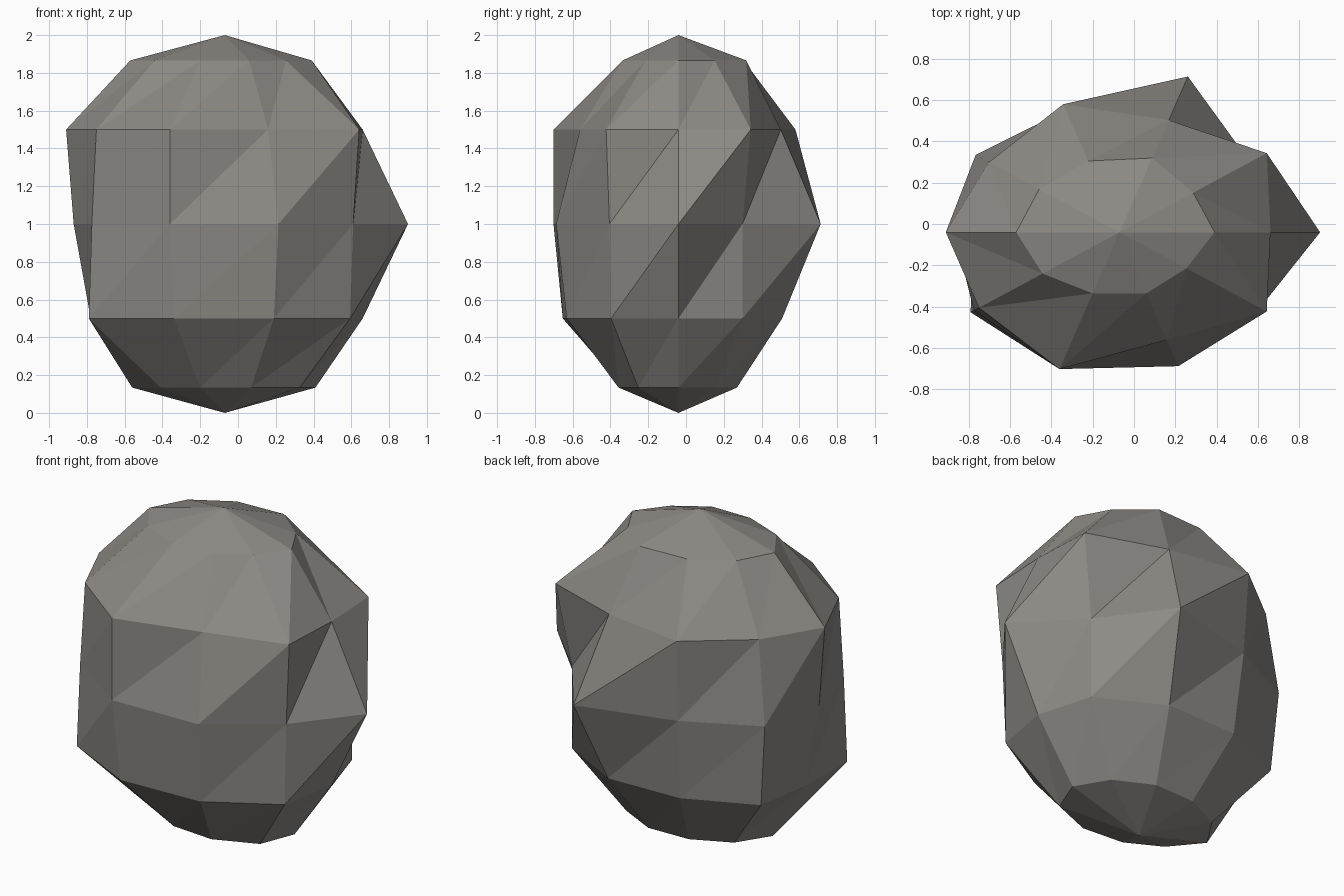
import bpy
import bmesh
from math import cos, sin, pi

default_cube = bpy.data.objects.get("Cube")
if default_cube:
    bpy.data.objects.remove(default_cube, do_unlink=True)

SEGMENTS = 10
BANDS = 6
CENTRE_X, CENTRE_Y = -.07, -.04
DEPTH = .74  # the boulder is flattened from front to back

# Horizontal reach of each corner, one row per ring from bottom to top,
# starting at the model's left and turning towards the back
RING_REACH = (
    (.48, .45, .44, .43, .45, .49, .42, .42, .45, .49),
    (.73, .78, .78, .76, .81, .71, .89, .87, .84, .82),
    (.97, .78, 1.07, .84, .86, .8, .87, .94, .92, .84),
    (.73, .88, .77, .88, .78, .84, .84, .94, .74, .88),
    (.46, .44, .51, .49, .48, .5, .46, .42, .42, .4),
)


def make_material(name, colour):
    material = bpy.data.materials.new(name)
    material.use_nodes = True
    material.diffuse_color = colour
    shader = next(n for n in material.node_tree.nodes if n.type == "BSDF_PRINCIPLED")
    shader.inputs["Base Color"].default_value = colour
    shader.inputs["Roughness"].default_value = .9
    return material


def add_ring(bm, level, reaches):
    """Add one horizontal ring of uneven corners."""
    height = 1 - cos(pi * level / BANDS)
    ring = []
    for step, reach in enumerate(reaches):
        angle = 2 * pi * step / SEGMENTS
        x = CENTRE_X + reach * cos(angle)
        y = CENTRE_Y + reach * DEPTH * sin(angle)
        ring.append(bm.verts.new((x, y, height)))
    return ring


# Boulder: uneven stacked rings closed by a point at each end
bm = bmesh.new()
bottom = bm.verts.new((CENTRE_X, CENTRE_Y, 0))
top = bm.verts.new((CENTRE_X, CENTRE_Y, 2))
rings = [add_ring(bm, level, row) for level, row in enumerate(RING_REACH, start=1)]

for step in range(SEGMENTS):
    following = (step + 1) % SEGMENTS
    bm.faces.new((bottom, rings[0][following], rings[0][step]))
    bm.faces.new((top, rings[-1][step], rings[-1][following]))
    # Every side panel is split by a rising diagonal
    for lower, upper in zip(rings, rings[1:]):
        bm.faces.new((lower[step], lower[following], upper[following]))
        bm.faces.new((lower[step], upper[following], upper[step]))

bmesh.ops.recalc_face_normals(bm, faces=bm.faces)
mesh = bpy.data.meshes.new("boulder")
bm.to_mesh(mesh)
bm.free()
mesh.materials.append(make_material("warm grey stone", (.27, .255, .237, 1)))
boulder = bpy.data.objects.new("boulder", mesh)
bpy.context.collection.objects.link(boulder)
